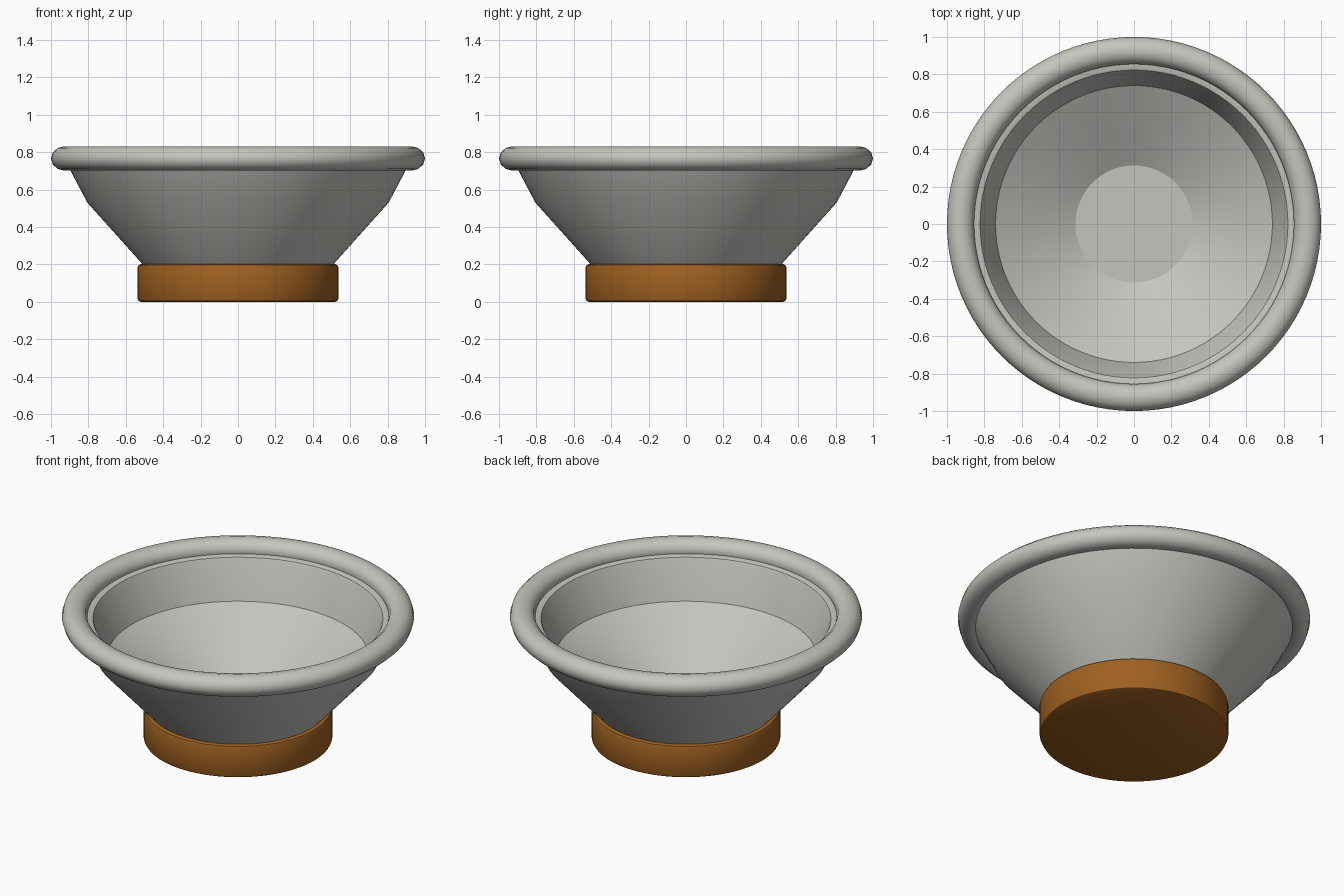
import bpy
import math

SEGMENTS = 96

cube = bpy.data.objects.get("Cube")
if cube:
    bpy.data.objects.remove(cube, do_unlink=True)


def make_material(name, rgb):
    mat = bpy.data.materials.new(name)
    mat.use_nodes = True
    color = (*rgb, 1.0)
    mat.diffuse_color = color
    mat.node_tree.nodes["Principled BSDF"].inputs["Base Color"].default_value = color
    return mat


def lathe(name, profile, mat, closed=False, angle=25):
    """Spin (radius, height) points round z; zero radius makes a pole."""
    verts, rings, faces = [], [], []
    for r, z in profile:
        count = SEGMENTS if r > 0 else 1
        rings.append([len(verts) + i for i in range(count)])
        for i in range(count):
            a = math.tau * i / SEGMENTS
            verts.append((r * math.cos(a), r * math.sin(a), z))
    pairs = list(zip(rings, rings[1:]))
    if closed:
        pairs.append((rings[-1], rings[0]))
    for low, high in pairs:
        for i in range(SEGMENTS):
            j = (i + 1) % SEGMENTS
            if len(low) == 1:
                faces.append((low[0], high[j], high[i]))
            elif len(high) == 1:
                faces.append((low[i], low[j], high[0]))
            else:
                faces.append((low[i], low[j], high[j], high[i]))
    mesh = bpy.data.meshes.new(name)
    mesh.from_pydata(verts, [], faces)
    mesh.materials.append(mat)
    obj = bpy.data.objects.new(name, mesh)
    bpy.context.collection.objects.link(obj)
    bpy.ops.object.select_all(action="DESELECT")
    obj.select_set(True)
    bpy.context.view_layer.objects.active = obj
    bpy.ops.object.shade_smooth_by_angle(angle=math.radians(angle))
    return obj


grey = make_material("warm grey", (0.56, 0.56, 0.52))
wood = make_material("brown wood", (0.35, 0.12, 0.015))

# Wooden foot with softened edges
lathe("foot", [(0, 0), (0.52, 0), (0.531, 0.005), (0.536, 0.016),
               (0.536, 0.186), (0.531, 0.197), (0.52, 0.202), (0, 0.202)], wood)

# Bowl: outer wall, lip, inner wall, sloping floor and flat centre
lathe("bowl", [(0, 0.19), (0.5, 0.19), (0.805, 0.53), (0.925, 0.757),
               (0.835, 0.757), (0.823, 0.752), (0.817, 0.74),
               (0.74, 0.515), (0.313, 0.265), (0, 0.265)], grey)

# Rolled rim
STEPS = 12
rim_profile = [(0.9275 + 0.0725 * math.cos(math.tau * i / STEPS),
                0.767 + 0.065 * math.sin(math.tau * i / STEPS))
               for i in range(STEPS)]
lathe("rim", rim_profile, grey, closed=True, angle=40)
